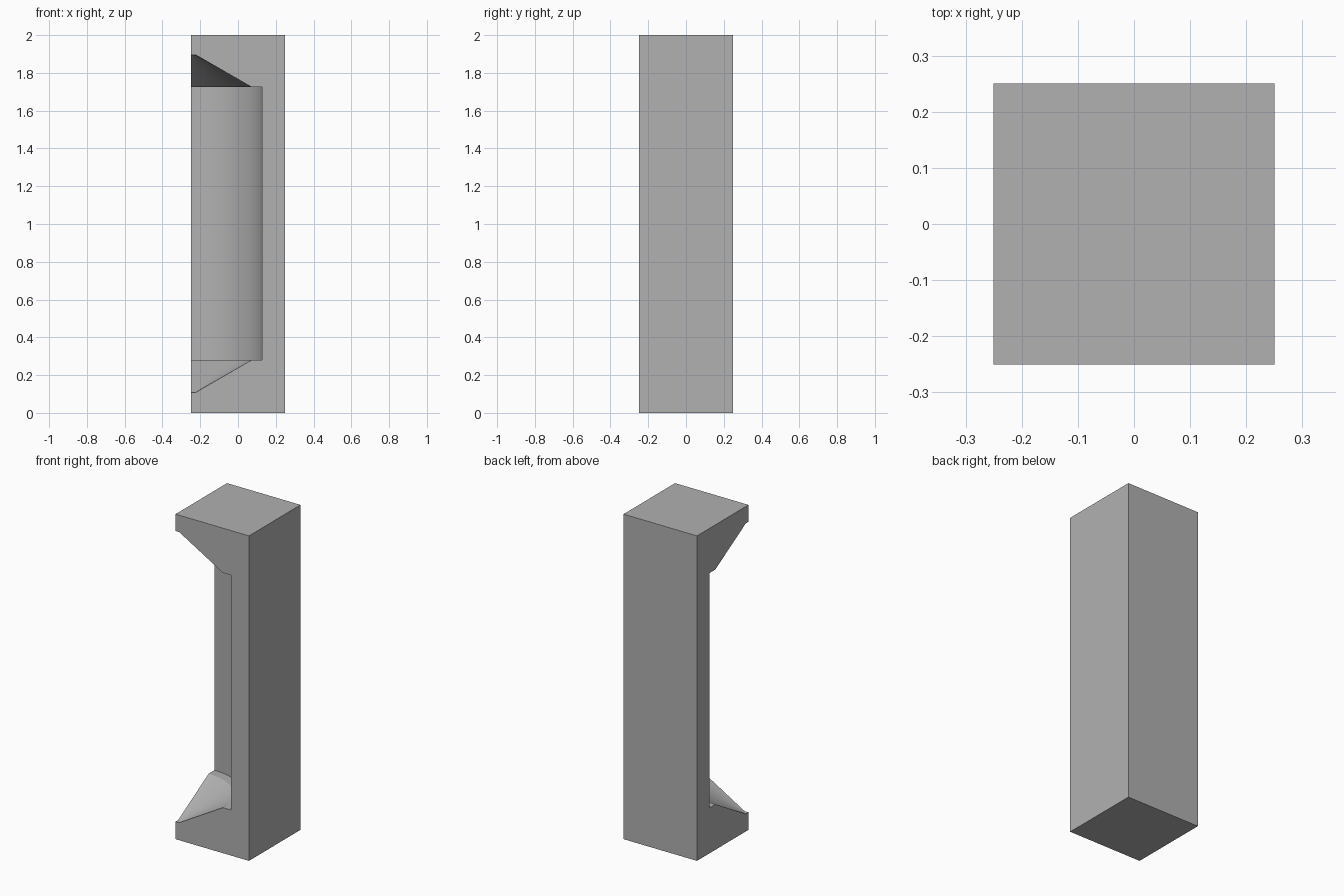
import bpy, bmesh, math

if "Cube" in bpy.data.objects:
    bpy.data.objects.remove(bpy.data.objects["Cube"])

HALF, HEIGHT = 0.25, 2.0
SIDES = 96


def make_object(name, bm):
    bmesh.ops.recalc_face_normals(bm, faces=bm.faces)
    mesh = bpy.data.meshes.new(name)
    bm.to_mesh(mesh)
    bm.free()
    obj = bpy.data.objects.new(name, mesh)
    bpy.context.collection.objects.link(obj)
    return obj


# Square pillar
bm = bmesh.new()
bmesh.ops.create_cube(bm, size=1)
for v in bm.verts:
    v.co = (v.co.x * 2 * HALF, v.co.y * 2 * HALF, (v.co.z + 0.5) * HEIGHT)
pillar = make_object("notched_corner_pillar", bm)

# Round corner recess with conical ends, turned about the front left edge
profile = [(0.025, 0.108), (0.322, 0.28), (0.378, 0.28),
           (0.378, 1.725), (0.322, 1.725), (0.025, 1.896)]
bm = bmesh.new()
rings = []
for r, z in profile:
    angles = [(i + 0.5) * math.tau / SIDES for i in range(SIDES)]
    rings.append([bm.verts.new((r * math.cos(a) - HALF, r * math.sin(a) - HALF, z))
                  for a in angles])
for low, high in zip(rings, rings[1:]):
    for i in range(SIDES):
        j = (i + 1) % SIDES
        bm.faces.new((low[i], low[j], high[j], high[i]))
bm.faces.new(rings[0])
bm.faces.new(rings[-1])
cutter = make_object("recess_cutter", bm)
cutter.hide_render = True

# Cut the recess
cut = pillar.modifiers.new("recess", 'BOOLEAN')
cut.operation = 'DIFFERENCE'
cut.solver = 'EXACT'
cut.object = cutter
bpy.context.view_layer.objects.active = pillar
pillar.select_set(True)
bpy.ops.object.modifier_apply(modifier=cut.name)
bpy.data.objects.remove(cutter)

# Dark grey stone
stone = bpy.data.materials.new("dark_grey")
stone.diffuse_color = (0.44, 0.44, 0.44, 1)
stone.use_nodes = True
stone.node_tree.nodes["Principled BSDF"].inputs["Base Color"].default_value = stone.diffuse_color
pillar.data.materials.clear()
pillar.data.materials.append(stone)
for p in pillar.data.polygons:
    p.material_index = 0

# Smooth the curved walls, keep the edges sharp
bpy.ops.object.shade_smooth_by_angle(angle=math.radians(20))
